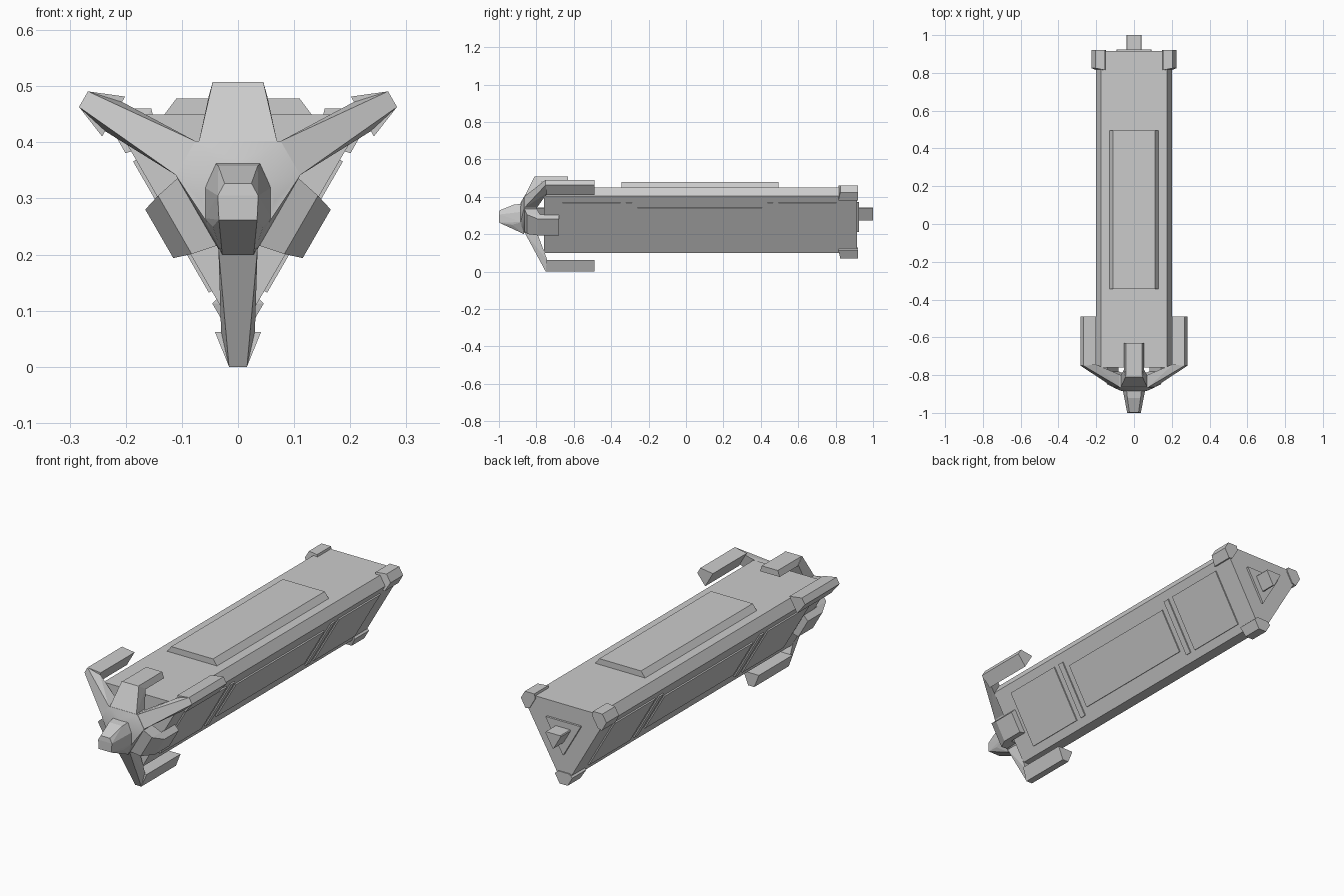
import bpy, bmesh
from math import sin, cos, radians, sqrt

if "Cube" in bpy.data.objects:
    bpy.data.objects.remove(bpy.data.objects["Cube"])

ZC = 0.318                       # height of the long axis
CORNERS = (30, 150, 270)         # directions of the prism edges
SIDES = (210, 330)               # directions of the two lower faces


def hull(name, pts, angle=None, smooth=0):
    """Convex part. Points are (radial, tangential, y) if an angle is given, else (x, y, z)."""
    bm = bmesh.new()
    for p in pts:
        if angle is not None:
            a = radians(angle)
            r, t, y = p
            p = (r * cos(a) - t * sin(a), y, ZC + r * sin(a) + t * cos(a))
        bm.verts.new(p)
    res = bmesh.ops.convex_hull(bm, input=bm.verts)
    junk = [g for g in res["geom_interior"] + res["geom_unused"] if isinstance(g, bmesh.types.BMVert)]
    bmesh.ops.delete(bm, geom=list(set(junk)), context='VERTS')
    bmesh.ops.dissolve_limit(bm, angle_limit=radians(1), verts=bm.verts, edges=bm.edges)
    bmesh.ops.recalc_face_normals(bm, faces=bm.faces)
    me = bpy.data.meshes.new(name)
    bm.to_mesh(me)
    bm.free()
    ob = bpy.data.objects.new(name, me)
    bpy.context.collection.objects.link(ob)
    if smooth:
        bpy.ops.object.select_all(action='DESELECT')
        ob.select_set(True)
        bpy.context.view_layer.objects.active = ob
        bpy.ops.object.shade_smooth_by_angle(angle=radians(smooth))
    return ob


def both(*pts):
    """Mirror (r, t, y) points across t = 0."""
    return [(r, s * t, y) for r, t, y in pts for s in (1, -1)]


def tri_prism(name, d, cut, y0, y1):
    """Triangular prism with face distance d and its corners cut off at radius cut."""
    w = max((2 * d - cut) / sqrt(3), 0.0005)
    pts = []
    for c in CORNERS:
        a = radians(c)
        for s in (w, -w):
            for y in (y0, y1):
                pts.append((cut * cos(a) - s * sin(a), y, ZC + cut * sin(a) + s * cos(a)))
    return hull(name, pts)


def plate(name, angle, r0, r1, t0, t1, y0, y1):
    return hull(name, both((r0, t0, y0), (r0, t0, y1), (r1, t1, y0), (r1, t1, y1)), angle)


# Main body, rear plate and the central shaft
tri_prism("body", 0.132, 0.218, -0.76, 0.915)
tri_prism("rear_plate", 0.054, 0.105, 0.91, 0.925)
tri_prism("shaft", 0.025, 0.045, -0.83, 1.0)

# Raised top plate
plate("top_plate", 90, 0.12, 0.16, 0.14, 0.11, -0.345, 0.495)

# Raised panels and ribs on the lower faces
for a in SIDES:
    for y0, y1, t in ((-0.66, -0.35, 0.135), (-0.32, -0.29, 0.135), (-0.26, 0.405, 0.105),
                      (0.435, 0.465, 0.135), (0.495, 0.805, 0.135)):
        plate("side_panel", a, 0.12, 0.138, t, t, y0, y1)

# Corner parts: rear caps, claws, claw arms
for a in CORNERS:
    hull("rear_cap", both((0.248, 0.021, 0.825), (0.248, 0.021, 0.92), (0.205, 0.046, 0.815),
                          (0.205, 0.046, 0.92), (0.19, 0.03, 0.815), (0.19, 0.03, 0.92)), a)
    hull("claw", both((0.318, 0.016, -0.75), (0.318, 0.016, -0.49),
                      (0.256, 0.041, -0.745), (0.256, 0.041, -0.49)), a)
    hull("claw_arm", both((0.105, 0.035, -0.865), (0.318, 0.016, -0.75), (0.1, 0.035, -0.80),
                          (0.26, 0.03, -0.74)), a)

# Hooked top arm: sloped riser and rearward finger
hull("top_arm_riser", both((0.082, 0.07, -0.865), (0.19, 0.045, -0.81), (0.08, 0.07, -0.80),
                           (0.165, 0.052, -0.77)), 90)
hull("top_arm_finger", both((0.19, 0.042, -0.81), (0.19, 0.042, -0.63), (0.162, 0.052, -0.79),
                            (0.162, 0.052, -0.63)), 90)

# Short side arms gripping the lower faces
for a in SIDES:
    hull("side_arm", both((0.082, 0.07, -0.865), (0.13, 0.06, -0.85), (0.162, 0.05, -0.79),
                          (0.08, 0.07, -0.80), (0.13, 0.06, -0.78)), a)
    hull("side_arm_finger", both((0.162, 0.05, -0.79), (0.162, 0.05, -0.68), (0.13, 0.06, -0.79),
                                 (0.13, 0.06, -0.68)), a)

# Hub: six-sided plate with a rounded collar
hub = []
for c in CORNERS:
    a = radians(c)
    for s in (0.035, -0.035):
        for y in (-0.865, -0.80):
            hub.append((0.108 * cos(a) - s * sin(a), y, ZC + 0.108 * sin(a) + s * cos(a)))
for i in range(12):
    a = radians(30 * i)
    hub.append((0.065 * cos(a), -0.885, 0.295 + 0.072 * sin(a)))
hull("hub", hub, smooth=35)

# Tapered nose with chamfered corners
nose = []
for s in (1, -1):
    nose += [(s * x, y, z) for x, y, z in (
        (0.034, -1.0, 0.262), (0.036, -1.0, 0.305), (0.024, -0.998, 0.327),
        (0.045, -0.93, 0.25), (0.025, -0.92, 0.228), (0.035, -0.92, 0.358),
        (0.06, -0.875, 0.32), (0.06, -0.875, 0.265), (0.04, -0.875, 0.363),
        (0.028, -0.865, 0.2))]
hull("nose", nose)
